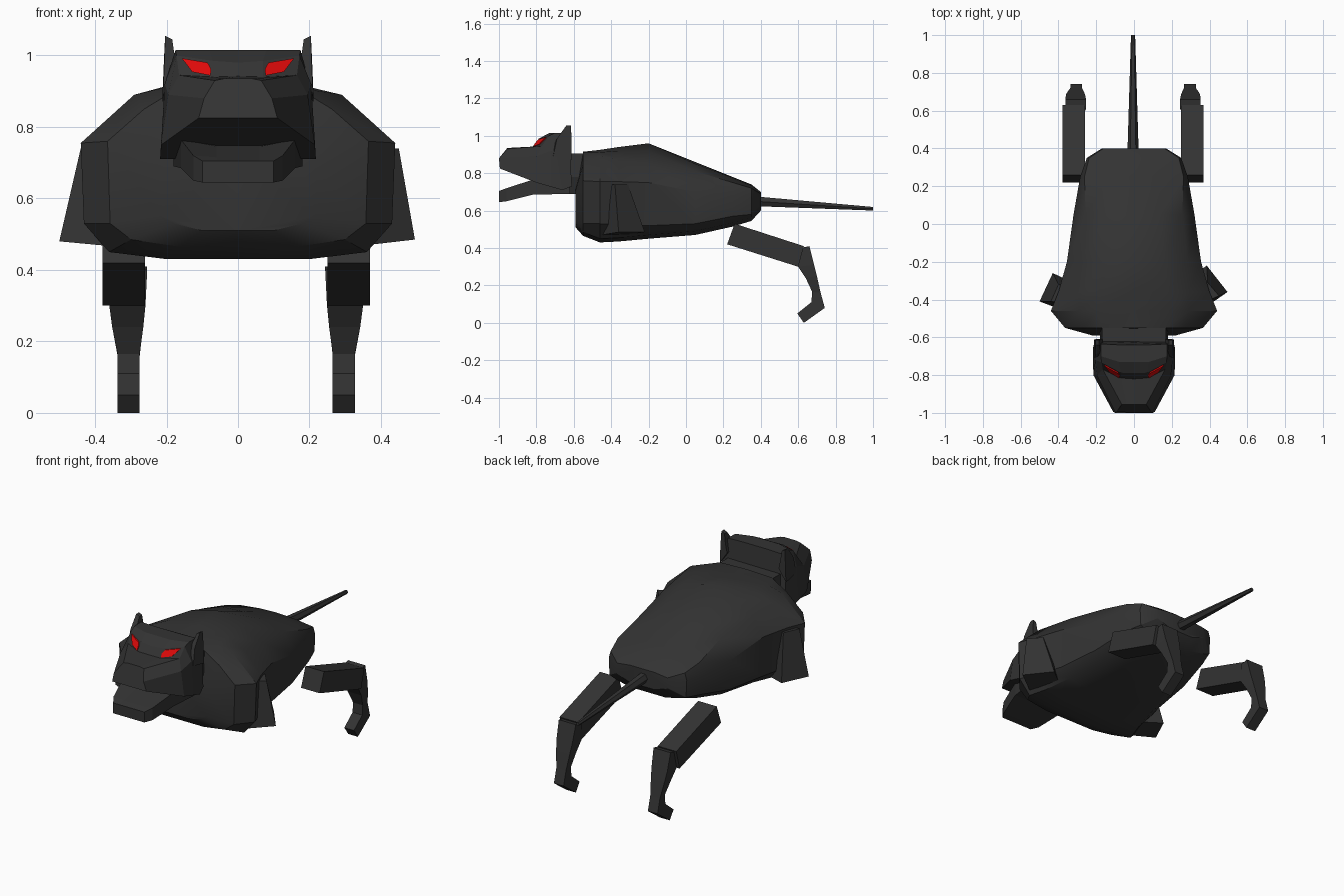
import bpy, bmesh, math


def material(name, rgb):
    m = bpy.data.materials.new(name)
    m.diffuse_color = (*rgb, 1)
    return m


FUR = material("charcoal", (0.033, 0.033, 0.033))
RED = material("eye_red", (0.75, 0.003, 0.003))


def loft(name, rings, mat=FUR, smooth=None):
    """Skin a row of closed rings with equal point counts and cap both ends."""
    bm = bmesh.new()
    rows = [[bm.verts.new(p) for p in r] for r in rings]
    n = len(rows[0])
    for a, b in zip(rows, rows[1:]):
        for i in range(n):
            j = (i + 1) % n
            bm.faces.new((a[i], a[j], b[j], b[i]))
    bm.faces.new(rows[0])
    bm.faces.new(rows[-1])
    bmesh.ops.recalc_face_normals(bm, faces=bm.faces)
    me = bpy.data.meshes.new(name)
    bm.to_mesh(me)
    bm.free()
    ob = bpy.data.objects.new(name, me)
    bpy.context.collection.objects.link(ob)
    me.materials.append(mat)
    if smooth:
        bpy.ops.object.select_all(action='DESELECT')
        ob.select_set(True)
        bpy.context.view_layer.objects.active = ob
        bpy.ops.object.shade_smooth_by_angle(angle=math.radians(smooth))
    return ob


def mirrored(half):
    """Close a half ring (x, y, z) across x = 0."""
    return half + [(-x, y, z) for x, y, z in reversed(half) if x > 0]


def flip(rings, s, shift=0.0):
    return [[(s * x + shift, y, z) for x, y, z in r] for r in rings]


# Torso: y, half width, shoulder width ratio, then heights from ridge to belly
torso = [
    (-0.59, 0.22, 0.80, 0.72, 0.72, 0.71, 0.68, 0.55, 0.51),
    (-0.55, 0.365, 0.72, 0.915, 0.91, 0.85, 0.76, 0.53, 0.465),
    (-0.46, 0.44, 0.66, 0.925, 0.912, 0.89, 0.755, 0.53, 0.43),
    (-0.36, 0.40, 0.72, 0.94, 0.92, 0.875, 0.755, 0.525, 0.435),
    (-0.20, 0.355, 0.80, 0.96, 0.92, 0.85, 0.75, 0.52, 0.45),
    (0.05, 0.32, 0.80, 0.86, 0.85, 0.81, 0.70, 0.53, 0.47),
    (0.25, 0.285, 0.92, 0.78, 0.775, 0.75, 0.68, 0.57, 0.515),
    (0.35, 0.25, 0.95, 0.74, 0.735, 0.72, 0.68, 0.58, 0.545),
    (0.40, 0.17, 0.95, 0.70, 0.70, 0.69, 0.67, 0.63, 0.60),
]
rings = []
for y, w, q, a, b, c, d, e, f in torso:
    rings.append(mirrored([(0, y, a), (0.45 * w, y, b), (q * w, y, c), (w, y, d),
                           (0.98 * w, y, e), (0.82 * w, y, f + 0.02), (0.45 * w, y, f),
                           (0, y, f)]))
loft("torso", rings, smooth=32)

# Neck
loft("neck", [mirrored([(0.17, y, 0.905), (0.18, y - 0.01, 0.78), (0.15, y - 0.02, 0.69)])
              for y in (-0.64, -0.53)])


def socket_y(x, z):
    """Slanted plane the eye lies on."""
    return -0.815 + (x - 0.07) * 0.44 + (z - 0.94) * 0.62


# Head: muzzle, lower eye line, brow, crown, back of skull
loft("head", [mirrored(h) for h in (
    [(0, -0.955, 0.935), (0.04, -0.955, 0.935), (0.065, -0.955, 0.93),
     (0.095, -1.0, 0.88), (0.11, -0.995, 0.825)],
    [(0, -0.82, 0.942), (0.07, socket_y(0.07, 0.94), 0.94),
     (0.165, socket_y(0.165, 0.945), 0.945), (0.195, -0.80, 0.89), (0.215, -0.80, 0.75)],
    [(0, -0.79, 0.98), (0.07, socket_y(0.07, 0.985), 0.985),
     (0.172, socket_y(0.172, 1.0), 1.0), (0.205, -0.72, 0.92), (0.217, -0.72, 0.727)],
    [(0, -0.73, 1.015), (0.08, -0.73, 1.015), (0.175, -0.70, 1.015),
     (0.205, -0.69, 0.90), (0.218, -0.66, 0.71)],
    [(0, -0.64, 1.015), (0.08, -0.64, 1.015), (0.175, -0.635, 1.015),
     (0.205, -0.62, 0.90), (0.205, -0.61, 0.73)])])

# Lower jaw
loft("lower_jaw", [mirrored([(0.06, y, t - d), (w, y, t), (w, y, b)]) for y, w, t, b, d in (
    (-1.0, 0.10, 0.705, 0.645, 0), (-0.96, 0.125, 0.72, 0.65, 0.005),
    (-0.82, 0.16, 0.765, 0.685, 0.02), (-0.62, 0.18, 0.78, 0.69, 0.01))])

# Tail: tapering six-sided rod
loft("tail", [[(-0.005 + r * math.cos(k * math.pi / 3), y, z + r * math.sin(k * math.pi / 3))
               for k in range(6)]
              for y, z, r in ((0.37, 0.65, 0.03), (1.0, 0.61, 0.011))], smooth=30)

for side, s in (("right", 1), ("left", -1)):
    # Ear
    loft(side + "_ear", flip([
        [(0.165, -0.71, 0.94), (0.21, -0.71, 0.89), (0.212, -0.612, 0.87), (0.165, -0.612, 0.94)],
        [(0.176, -0.68, 0.99), (0.206, -0.69, 0.985), (0.208, -0.612, 0.97),
         (0.176, -0.612, 0.99)],
        [(0.184, -0.64, 1.045), (0.204, -0.64, 1.055), (0.204, -0.615, 1.055),
         (0.184, -0.615, 1.045)]], s))

    # Eye: thin slanted plate on the socket, pointed at the outer end
    eye = [(0.157, 0.992), (0.085, 0.98), (0.075, 0.962), (0.077, 0.944), (0.128, 0.954)]
    loft(side + "_eye", flip([[(x, socket_y(x, z) + o, z) for x, z in eye]
                              for o in (0.002, -0.007)], s), RED)

    # Thigh block
    loft(side + "_thigh", flip([[(x, 0.26, 0.53), (x, 0.63, 0.41), (x, 0.60, 0.30),
                                 (x, 0.22, 0.42)] for x in (0.255, 0.374)], s, -0.005))

    # Shin and paw: front edge, back edge, inner and outer x
    shin = [
        (0.61, 0.40, 0.66, 0.41, 0.249, 0.358),
        (0.60, 0.30, 0.685, 0.31, 0.254, 0.355),
        (0.64, 0.24, 0.70, 0.25, 0.26, 0.347),
        (0.675, 0.165, 0.72, 0.16, 0.27, 0.332),
        (0.67, 0.11, 0.742, 0.08, 0.27, 0.332),
        (0.595, 0.05, 0.63, 0.0, 0.27, 0.332),
    ]
    loft(side + "_shin", flip([[(a, fy, fz), (b, fy, fz), (b, by, bz), (a, by, bz)]
                               for fy, fz, by, bz, a, b in shin], s, -0.005))

# Upper front legs, each turned slightly differently
loft("right_foreleg", [
    [(0.495, -0.36, 0.485), (0.385, -0.22, 0.485), (0.26, -0.31, 0.47), (0.365, -0.45, 0.47)],
    [(0.45, -0.38, 0.74), (0.39, -0.31, 0.74), (0.29, -0.34, 0.74), (0.36, -0.42, 0.74)]])
loft("left_foreleg", [
    [(-0.5, -0.41, 0.48), (-0.43, -0.26, 0.48), (-0.28, -0.33, 0.465), (-0.34, -0.47, 0.465)],
    [(-0.44, -0.41, 0.74), (-0.40, -0.32, 0.74), (-0.30, -0.35, 0.74), (-0.35, -0.42, 0.74)]])
